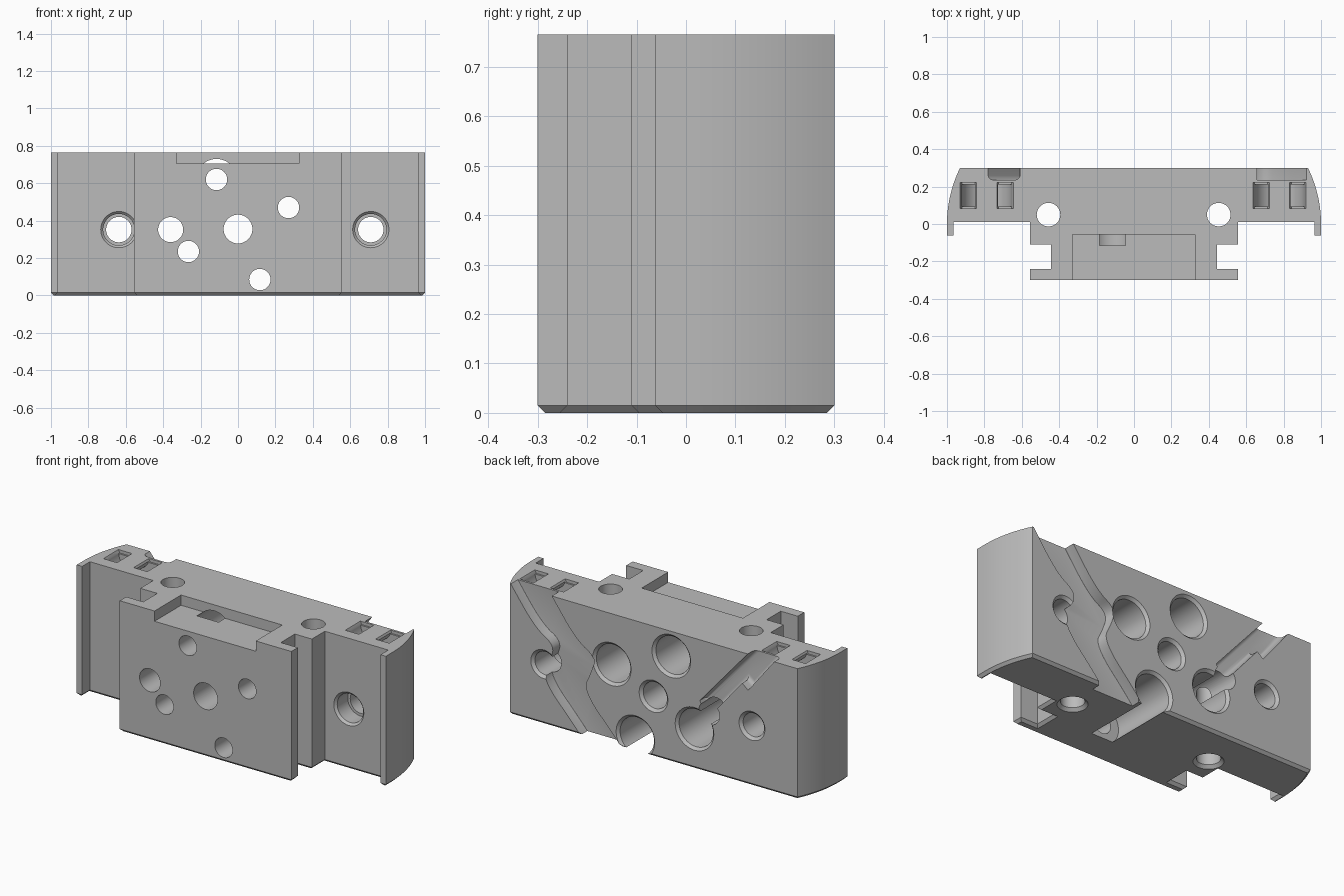
import bpy, bmesh, math

if "Cube" in bpy.data.objects:
    bpy.data.objects.remove(bpy.data.objects["Cube"], do_unlink=True)

HEIGHT, BACK = 0.765, 0.30

grey = bpy.data.materials.new("plain grey")
grey.use_nodes = True
grey.diffuse_color = (0.5, 0.5, 0.5, 1)
grey.node_tree.nodes["Principled BSDF"].inputs["Base Color"].default_value = (0.5, 0.5, 0.5, 1)


def place(a, b, t, axis):
    return (a, b, t) if axis == "z" else (a, t, b)


def finish(name, bm):
    bmesh.ops.recalc_face_normals(bm, faces=bm.faces)
    mesh = bpy.data.meshes.new(name)
    bm.to_mesh(mesh)
    bm.free()
    mesh.materials.append(grey)
    ob = bpy.data.objects.new(name, mesh)
    bpy.context.collection.objects.link(ob)
    return ob


def prism(name, points, axis, lo, hi, bevel=0, segments=1):
    """Extrude a flat outline along an axis, optionally bevelling its low rim."""
    bm = bmesh.new()
    low = [bm.verts.new(place(a, b, lo, axis)) for a, b in points]
    high = [bm.verts.new(place(a, b, hi, axis)) for a, b in points]
    base = bm.faces.new(low)
    bm.faces.new(high[::-1])
    for i in range(len(points)):
        j = (i + 1) % len(points)
        bm.faces.new((low[i], low[j], high[j], high[i]))
    bmesh.ops.recalc_face_normals(bm, faces=bm.faces)
    if bevel:
        bmesh.ops.bevel(bm, geom=list(base.edges), offset=bevel, segments=segments,
                        profile=0.5, affect="EDGES", clamp_overlap=True)
    return finish(name, bm)


def lathe(name, centre, axis, profile, sides=48):
    """Round cutter from (position, radius) pairs along an axis."""
    bm = bmesh.new()
    rings = []
    for t, r in profile:
        rings.append([bm.verts.new(place(centre[0] + r * math.cos(math.tau * k / sides),
                                         centre[1] + r * math.sin(math.tau * k / sides), t, axis))
                      for k in range(sides)])
    bm.faces.new(rings[0])
    bm.faces.new(rings[-1][::-1])
    for p, q in zip(rings, rings[1:]):
        for k in range(sides):
            n = (k + 1) % sides
            bm.faces.new((p[k], p[n], q[n], q[k]))
    return finish(name, bm)


def rounded(path, times=3):
    """Soften the corners of an open path."""
    for _ in range(times):
        out = [path[0]]
        for (ax, ay), (bx, by) in zip(path, path[1:]):
            out += [(ax * .75 + bx * .25, ay * .75 + by * .25),
                    (ax * .25 + bx * .75, ay * .25 + by * .75)]
        path = out + [path[-1]]
    return path


def rect(x0, y0, x1, y1):
    return [(x0, y0), (x1, y0), (x1, y1), (x0, y1)]


# Body: mirrored plan outline with bowed ends and side slots
RADIUS = 0.678
half = [(0.555, -0.3), (0.555, -0.24), (0.445, -0.24), (0.445, -0.11), (0.555, -0.11),
        (0.555, 0.01), (0.965, 0.01), (0.965, -0.062), (1, -0.062)]
sweep = math.asin(BACK / RADIUS)
half += [(1 - RADIUS + RADIUS * math.cos(sweep * i / 14), RADIUS * math.sin(sweep * i / 14))
         for i in range(15)]
outline = half + [(-x, y) for x, y in reversed(half)]
body = prism("body", outline, "z", 0, HEIGHT, bevel=0.015)

cutters = []

# Shallow pocket in the upper front
cutters.append(prism("front_pocket", rect(-0.33, -0.4, 0.325, -0.055), "z", 0.705, 0.9))

# Stepped holes with wide bores from the back
for x, z in ((-0.265, 0.235), (-0.115, 0.62), (0.27, 0.47), (0.117, 0.085)):
    cutters.append(lathe("stepped_hole", (x, z), "y",
                         [(-0.4, 0.057), (-0.115, 0.057), (-0.115, 0.11),
                          (0.285, 0.11), (0.3, 0.125), (0.4, 0.125)]))

# Plain through holes
cutters.append(lathe("centre_hole", (0, 0.355), "y",
                     [(-0.4, 0.077), (0.285, 0.077), (0.3, 0.093), (0.4, 0.093)]))
cutters.append(lathe("channel_hole", (-0.36, 0.352), "y", [(-0.4, 0.067), (0.4, 0.067)]))

# Mounting holes in the wings
for x in (-0.637, 0.71):
    cutters.append(lathe("wing_hole", (x, 0.352), "y",
                         [(-0.02, 0.097), (0.01, 0.097), (0.023, 0.084), (0.12, 0.084),
                          (0.12, 0.068), (0.285, 0.068), (0.3, 0.084), (0.4, 0.084)]))

# Vertical holes
for x in (-0.457, 0.453):
    cutters.append(lathe("vertical_hole", (x, 0.05), "z",
                         [(-0.1, 0.08), (0, 0.08), (0.017, 0.063), (0.9, 0.063)]))

# Curved tie tunnels joining pairs of slots in the top
for cx in (-0.787, 0.778):
    arc = [math.pi + math.pi * i / 20 for i in range(21)]
    shape = [(cx - 0.135, 0.85)]
    shape += [(cx + 0.135 * math.cos(a), HEIGHT + 0.135 * math.sin(a)) for a in arc]
    shape += [(cx + 0.135, 0.85), (cx + 0.061, 0.85)]
    shape += [(cx + 0.061 * math.cos(a), HEIGHT + 0.061 * math.sin(a)) for a in reversed(arc)]
    shape += [(cx - 0.061, 0.85)]
    cutters.append(prism("tie_tunnel", shape, "y", 0.093, 0.212))
    for side in (-1, 1):
        sx = cx + side * 0.098
        rim = [(sx - 0.035, 0.747), (sx + 0.035, 0.747), (sx + 0.045, 0.767), (sx + 0.045, 0.8),
               (sx - 0.045, 0.8), (sx - 0.045, 0.767)]
        cutters.append(prism("slot_rim", rim, "y", 0.083, 0.222))

# Winding channel down the back
edge = rounded([(0.735, 0.88), (0.66, 0.765), (0.5, 0.55), (0.375, 0.48), (0.405, 0.38),
                (0.46, 0.27), (0.23, 0.03), (0.13, -0.1)])
band = edge + [(x + 0.265, z) for x, z in reversed(edge)]
cutters.append(prism("winding_channel", band, "y", 0.235, 0.4, bevel=0.04, segments=5))

# Stepped diagonal channel down the back
diagonal = [(-0.653, 0.815), (-0.30, 0.41), (-0.33, 0.345), (-0.384, 0.361), (-0.574, 0.585),
            (-0.612, 0.553), (-0.78, 0.765), (-0.82, 0.815)]
cutters.append(prism("diagonal_channel", diagonal, "y", 0.235, 0.4, bevel=0.035, segments=5))

# Cut everything out of the body
bpy.context.view_layer.objects.active = body
for cutter in cutters:
    cutter.hide_render = True
    mod = body.modifiers.new("cut", "BOOLEAN")
    mod.operation = "DIFFERENCE"
    mod.solver = "EXACT"
    mod.object = cutter
    bpy.ops.object.modifier_apply(modifier=mod.name)
    bpy.data.objects.remove(cutter, do_unlink=True)

for ob in bpy.context.selected_objects:
    ob.select_set(False)
body.select_set(True)
bpy.ops.object.shade_smooth_by_angle(angle=math.radians(30))
